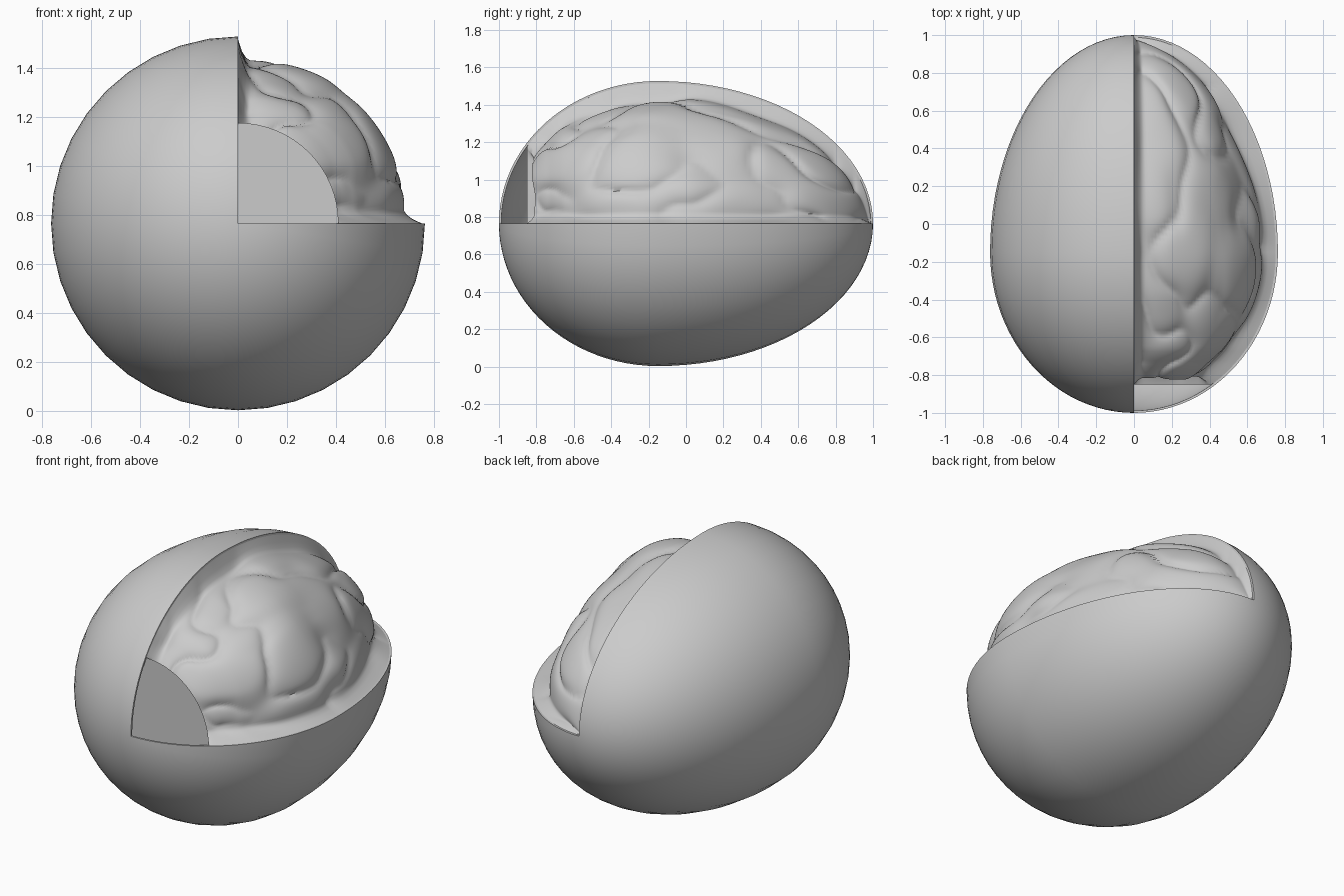
import bpy, math
from mathutils import Vector, noise

if "Cube" in bpy.data.objects:
    bpy.data.objects.remove(bpy.data.objects["Cube"])

ZC, RMAX, YW = 0.765, 0.762, -0.15     # axis height, widest radius and its y
Y_CELL, R_CELL = -0.858, 0.41          # air cell membrane


def egg(t):
    """Profile point (y, r) for t in 0..pi, blunt end first."""
    c = -math.cos(t)
    return YW + c * (0.85 if c < 0 else 1.15), RMAX * math.sin(t)


def spin(y, r, a):
    return Vector((r * math.cos(a), y, ZC + r * math.sin(a)))


def make(name, verts, faces, angle=40):
    me = bpy.data.meshes.new(name)
    me.from_pydata(verts, [], faces)
    ob = bpy.data.objects.new(name, me)
    bpy.context.collection.objects.link(ob)
    bpy.ops.object.select_all(action='DESELECT')
    bpy.context.view_layer.objects.active = ob
    ob.select_set(True)
    bpy.ops.object.mode_set(mode='EDIT')
    bpy.ops.mesh.select_all(action='SELECT')
    bpy.ops.mesh.remove_doubles(threshold=1e-5)
    bpy.ops.mesh.normals_make_consistent(inside=False)
    bpy.ops.object.mode_set(mode='OBJECT')
    bpy.ops.object.shade_smooth_by_angle(angle=math.radians(angle))
    return ob


def grid_faces(rows, cols):
    return [(i * cols + j, i * cols + j + 1, (i + 1) * cols + j + 1, (i + 1) * cols + j)
            for i in range(rows - 1) for j in range(cols - 1)]


# Shell: three quarters of a revolved egg, outer and inner skins joined at the rim
NT, NA, THICK = 49, 31, 0.012
verts = []
for skin in (0, 1):
    for i in range(NT):
        y, r = egg(math.pi * i / (NT - 1))
        k = 1 - skin * THICK / RMAX
        for j in range(NA):
            a = math.pi / 2 + 1.5 * math.pi * j / (NA - 1)
            verts.append(spin(y * (1 - skin * THICK), r * k, a))
faces = grid_faces(NT, NA)
off = NT * NA
faces += [tuple(v + off for v in reversed(f)) for f in faces]
for j in (0, NA - 1):
    for i in range(NT - 1):
        a, b = i * NA + j, (i + 1) * NA + j
        faces.append((a, b, b + off, a + off))
make("egg_shell", verts, faces)

# Flat membrane closing the air cell at the blunt end
n = 64
make("air_cell_membrane",
     [spin(Y_CELL, R_CELL, 2 * math.pi * i / n) for i in range(n)], [tuple(range(n))])


# Wrinkled inner skin: draped from the cut edges and sunk below the shell
def pin(d):
    t = min(max(d / 0.065, 0), 1)
    return 1 - (1 - t) ** 2


def wrinkle(p):
    soft = noise.noise(p * 2.2 + Vector((3, 1, 7))) * 0.035
    fold = 1 - abs(noise.noise(Vector((p.x * 4, p.y * 2.5, p.z * 4)) + Vector((9, 2, 4))))
    return soft + 0.03 * (fold ** 5 - 0.5)


t0 = math.acos(-(Y_CELL - YW) / 0.85)      # where the air cell meets the shell
rim = egg(t0)[1] - THICK
profile = [(Y_CELL + 0.008, rim * i / 24, 1.0 if i < 21 else (24 - i) / 4 * 0.6 + 0.4) for i in range(25)]
ROWS = 110
for i in range(1, ROWS):
    y, r = egg(t0 + (math.pi - t0) * i / (ROWS - 1))
    profile.append((y * (1 - THICK), r * (1 - THICK / RMAX), 0.4 * max(0, 1 - i / 14)))
COLS = 64
verts = []
for k, (y, r, end) in enumerate(profile):
    for j in range(COLS):
        a = math.pi / 2 * j / (COLS - 1)
        p = spin(y, r, a)
        depth = 0.088 + 0.03 * max(0, y) + wrinkle(p)
        d = depth * pin(p.x) * pin(p.z - ZC)
        side = min(1, (1 - end) * 1.2)
        verts.append(spin(y + d * 1.15 * end, max(r - d * side, 0), a))
make("inner_skin", verts, grid_faces(len(profile), COLS), 60)
